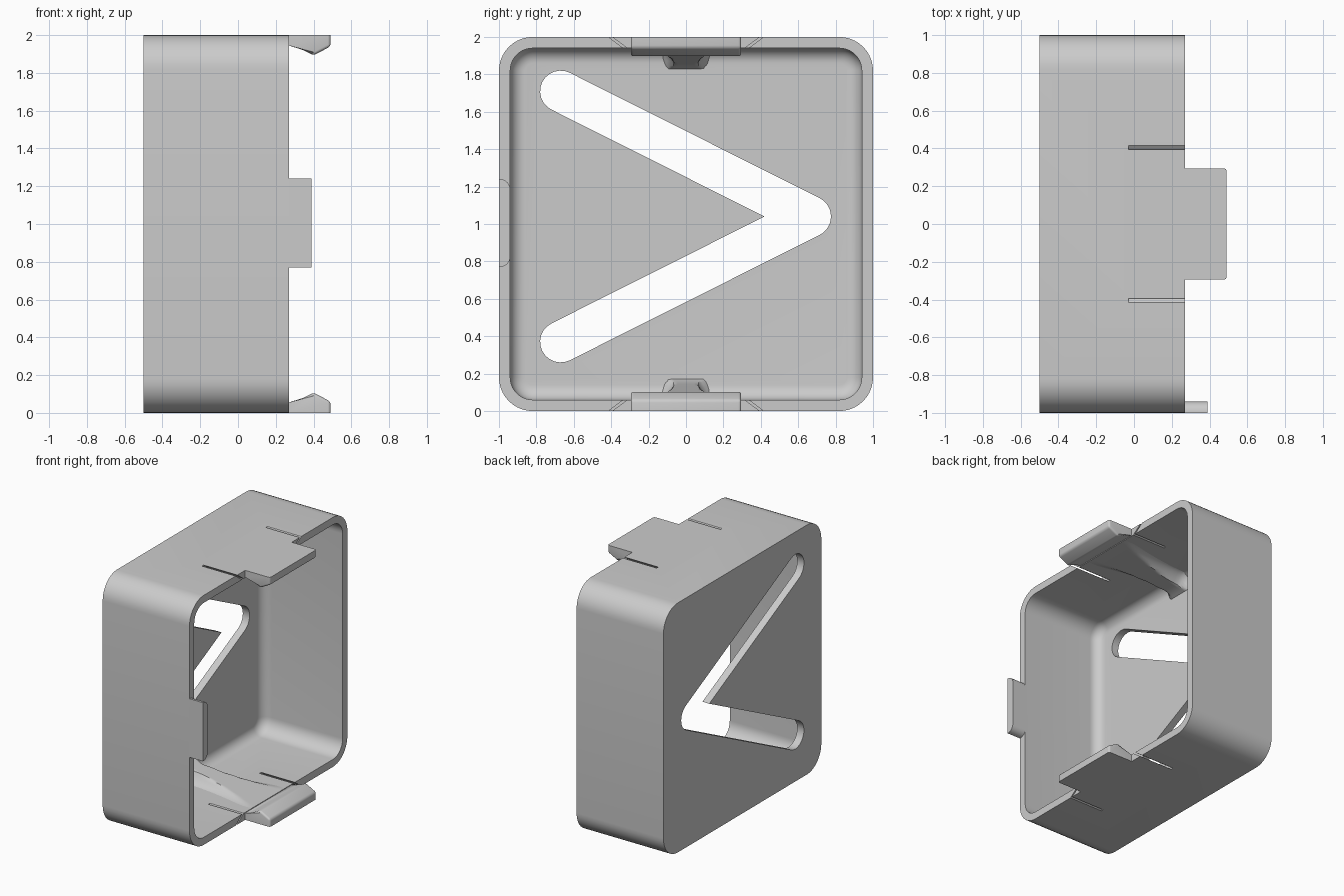
import bpy, bmesh, math

default = bpy.data.objects.get("Cube")
if default:
    bpy.data.objects.remove(default, do_unlink=True)

grey = bpy.data.materials.new("light_grey_plastic")
grey.use_nodes = True
colour = (0.6, 0.6, 0.6, 1)
grey.diffuse_color = colour
grey.node_tree.nodes["Principled BSDF"].inputs["Base Color"].default_value = colour

BACK, RIM, WALL = -0.5, 0.27, 0.06


def finish(name, bm, recalc=True):
    if recalc:
        bmesh.ops.recalc_face_normals(bm, faces=bm.faces)
    mesh = bpy.data.meshes.new(name)
    bm.to_mesh(mesh)
    bm.free()
    mesh.materials.append(grey)
    ob = bpy.data.objects.new(name, mesh)
    bpy.context.collection.objects.link(ob)
    return ob


def activate(ob):
    bpy.ops.object.select_all(action='DESELECT')
    ob.select_set(True)
    bpy.context.view_layer.objects.active = ob


def smooth(ob):
    activate(ob)
    bpy.ops.object.shade_smooth_by_angle(angle=math.radians(32))


def loft(bm, rings):
    """Join closed point rings with quads and cap both ends."""
    loops = [[bm.verts.new(p) for p in ring] for ring in rings]
    n = len(loops[0])
    for a, b in zip(loops, loops[1:]):
        for i in range(n):
            j = (i + 1) % n
            bm.faces.new((a[i], a[j], b[j], b[i]))
    bm.faces.new(loops[0])
    bm.faces.new(loops[-1])


def prism(name, outline, x0, x1):
    bm = bmesh.new()
    loft(bm, [[(x, y, z) for y, z in outline] for x in (x0, x1)])
    return finish(name, bm)


def arc(cy, cz, r, a0, a1, n=12):
    return [(cy + r * math.cos(a0 + (a1 - a0) * i / n),
             cz + r * math.sin(a0 + (a1 - a0) * i / n)) for i in range(n + 1)]


def rounded_square(x, half, r):
    c = half - r
    pts = []
    for k, (sy, sz) in enumerate([(1, 1), (-1, 1), (-1, -1), (1, -1)]):
        a = k * math.pi / 2
        pts += arc(sy * c, 1 + sz * c, r, a, a + math.pi / 2, 10)
    return [(x, y, z) for y, z in pts]


# Open box with rounded corners and a filleted floor
bm = bmesh.new()
fillet, inner = 0.08, 1 - WALL
floor = BACK + WALL
rings = [rounded_square(BACK, 1, 0.18), rounded_square(RIM, 1, 0.18),
         rounded_square(RIM, inner, 0.12)]
for i in range(9):
    a = i / 8 * math.pi / 2
    inset = fillet * (1 - math.cos(a))
    rings.append(rounded_square(floor + fillet * (1 - math.sin(a)),
                                inner - inset, 0.12 - inset))
loft(bm, rings)
shell = finish("box_shell", bm)

# Chevron opening in the floor
mid, r = 1.04, 0.11
tip_y, end_y, rise = 0.665, -0.67, 0.67
tilt = math.atan2(rise, tip_y - end_y)
up = math.pi / 2 - tilt
outline = arc(tip_y, mid, r, -up, up)
outline += arc(end_y, mid + rise, r, up, up + math.pi)
outline.append((tip_y - r / math.sin(tilt), mid))
outline += arc(end_y, mid - rise, r, math.pi - up, 2 * math.pi - up)
cutters = [prism("chevron_cutter", outline, BACK - 0.1, floor + 0.05)]

# Slanted slits either side of each clip
for sy in (1, -1):
    for sz in (1, -1):
        line = [(0.395, 1.0), (0.415, 1.0), (0.28, 0.9), (0.26, 0.9)]
        line = [(y + (0.027 if z == 1 else 0), z + (0.02 if z == 1 else 0))
                for y, z in line]
        cutters.append(prism("slit_cutter", [(sy * y, 1 + sz * z) for y, z in line],
                             -0.03, RIM + 0.1))

for cutter in cutters:
    cutter.hide_render = True
    mod = shell.modifiers.new("cut", 'BOOLEAN')
    mod.object = cutter
    mod.operation = 'DIFFERENCE'
    mod.solver = 'EXACT'
    activate(shell)
    bpy.ops.object.modifier_apply(modifier=mod.name)
    bpy.data.objects.remove(cutter, do_unlink=True)
smooth(shell)


def clip_hook(name, sz):
    """Barbed tongue projecting from the rim."""
    profile = [(RIM - 0.003, 1), (RIM - 0.003, 0.945), (0.3, 0.945),
               (0.40, 0.893), (0.49, 0.94), (0.49, 1)]
    bm = bmesh.new()
    loft(bm, [[(x, y, 1 + sz * z) for x, z in profile] for y in (-0.295, 0.295)])
    edges = [e for e in bm.edges
             if not all(abs(abs(v.co.z - 1) - 1) < 1e-4 for v in e.verts)
             and max(v.co.x for v in e.verts) > 0.35]
    bmesh.ops.bevel(bm, geom=edges, offset=0.028, segments=4, profile=0.5,
                    affect='EDGES', clamp_overlap=True)
    smooth(finish(name, bm))


def clip_rib(name, sz):
    """Tapered rib that flares from the floor out towards the hook."""
    bm = bmesh.new()
    rows = []
    for i in range(25):
        t = i / 24
        x = floor - 0.01 + t * (RIM - floor + 0.005)
        root = max(0, 1 - t * 8) ** 2
        depth = 0.1 * (1 - t) ** 1.1 + 0.015 * root
        core = 0.06 + 0.14 * t * t + 0.05 * root
        flank = 0.09
        row = []
        for j in range(-14, 15):
            y = j / 14 * (core + flank)
            u = max(0, abs(y) - core) / flank
            z = inner + 0.004 - (depth + 0.004) * (1 - u) ** 2
            row.append(bm.verts.new((x, y, 1 + sz * z)))
        rows.append(row)
    for a, b in zip(rows, rows[1:]):
        for j in range(len(a) - 1):
            quad = (a[j], a[j + 1], b[j + 1], b[j])
            bm.faces.new(quad if sz > 0 else quad[::-1])
    bm.normal_update()
    if sum(f.normal.z for f in bm.faces) * sz > 0:
        bmesh.ops.reverse_faces(bm, faces=bm.faces[:])
    smooth(finish(name, bm, recalc=False))


for label, sz in (("top", 1), ("bottom", -1)):
    clip_hook(label + "_clip_hook", sz)
    clip_rib(label + "_clip_rib", sz)

# Locating tab on the front wall, rounded on its inner corners
lo, hi, ry = 0.77, 1.24, 0.055
tab = [(-1, lo)] + arc(-inner - ry, lo + ry, ry, -math.pi / 2, 0, 6)
tab += arc(-inner - ry, hi - ry, ry, 0, math.pi / 2, 6) + [(-1, hi)]
smooth(prism("front_tab", tab, RIM - 0.003, 0.39))
